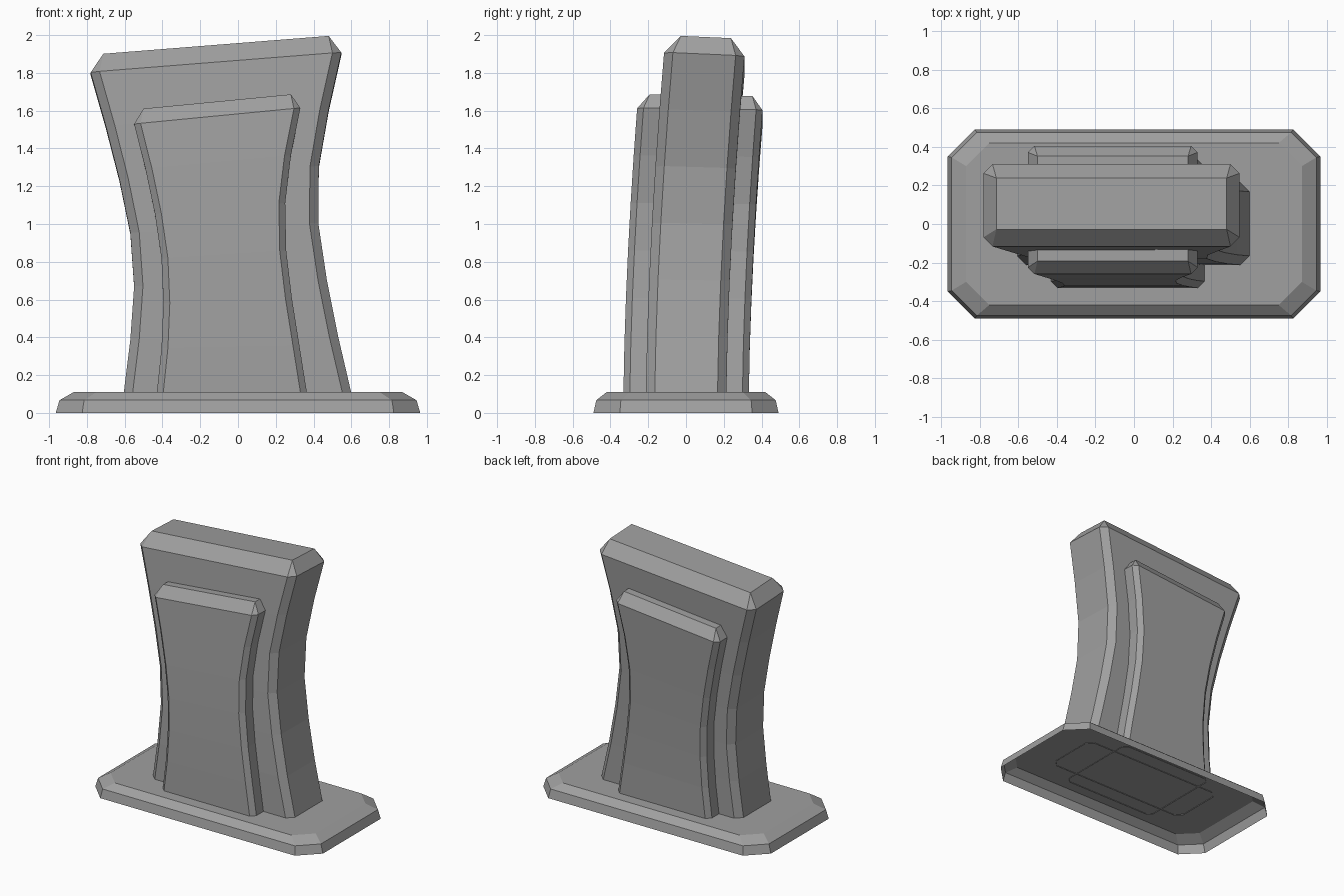
import bpy
import bmesh

if "Cube" in bpy.data.objects:
    bpy.data.objects.remove(bpy.data.objects["Cube"])

grey = bpy.data.materials.new("stone grey")
grey.use_nodes = True
COLOUR = (0.35, 0.35, 0.35, 1)
grey.diffuse_color = COLOUR
grey.node_tree.nodes["Principled BSDF"].inputs["Base Color"].default_value = COLOUR


def chamfered_ring(x0, x1, y0, y1, cut):
    """Rectangle outline with its corners cut off."""
    return [(x0 + cut, y0), (x1 - cut, y0), (x1, y0 + cut), (x1, y1 - cut),
            (x1 - cut, y1), (x0 + cut, y1), (x0, y1 - cut), (x0, y0 + cut)]


def loft(name, rings):
    """Skin the rings from bottom to top, closing only the top."""
    bm = bmesh.new()
    rows = [[bm.verts.new(p) for p in ring] for ring in rings]
    for low, high in zip(rows, rows[1:]):
        for i in range(len(low)):
            j = (i + 1) % len(low)
            bm.faces.new((low[i], low[j], high[j], high[i]))
    bm.faces.new(rows[-1])
    bmesh.ops.remove_doubles(bm, verts=bm.verts, dist=0.0005)
    bmesh.ops.recalc_face_normals(bm, faces=bm.faces)
    mesh = bpy.data.meshes.new(name)
    bm.to_mesh(mesh)
    bm.free()
    mesh.materials.append(grey)
    obj = bpy.data.objects.new(name, mesh)
    bpy.context.collection.objects.link(obj)
    return obj


def slanted_ring(x0, x1, z0, z1, half, cut, tilt):
    """Ring that leans back with height and slopes from side to side."""
    lean = 0.097 * ((z0 + z1) / 3.7) ** 1.7
    ring = []
    for x, y in chamfered_ring(x0, x1, -half, half, cut):
        z = z0 + (z1 - z0) * (x - x0) / (x1 - x0)
        ring.append((x, y + lean, z - tilt * y))
    return ring


def slab(name, left, right, top_left, top_right, half, cut, inset, rise, tilt):
    """Waisted slab with chamfered corners and a bevelled cap."""
    n = len(left) - 1
    start = 0.105
    rings = []
    for i, (a, b) in enumerate(zip(left, right)):
        t = i / n
        rings.append(slanted_ring(a, b, start + (top_left - start) * t,
                                  start + (top_right - start) * t, half, cut, tilt * t))
    slope = (top_right - top_left) / (right[-1] - left[-1])
    a, b = left[-1] + inset, right[-1] - inset
    rings.append(slanted_ring(a, b, top_left + slope * inset + rise,
                              top_right - slope * inset + rise,
                              half - inset * 1.2, 0, tilt))
    return loft(name, rings)


# Hollow plinth, open underneath
loft("plinth", [[(x, y, z) for x, y in chamfered_ring(-w, w, -d, d, c)]
                for w, d, c, z in ((0.965, 0.49, 0.14, 0),
                                   (0.945, 0.475, 0.13, 0.067),
                                   (0.87, 0.42, 0.12, 0.11))])

# Main waisted slab
slab("main_slab",
     (-0.605, -0.57, -0.55, -0.57, -0.628, -0.7, -0.78),
     (0.6, 0.53, 0.47, 0.425, 0.428, 0.48, 0.547),
     1.795, 1.9, 0.213, 0.047, 0.067, 0.095, 0.045)

# Thicker inner slab, showing as a raised panel front and back
slab("raised_panels",
     (-0.43, -0.405, -0.395, -0.405, -0.44, -0.49, -0.55),
     (0.365, 0.325, 0.285, 0.255, 0.25, 0.28, 0.33),
     1.525, 1.61, 0.332, 0.034, 0.05, 0.077, 0.015)
